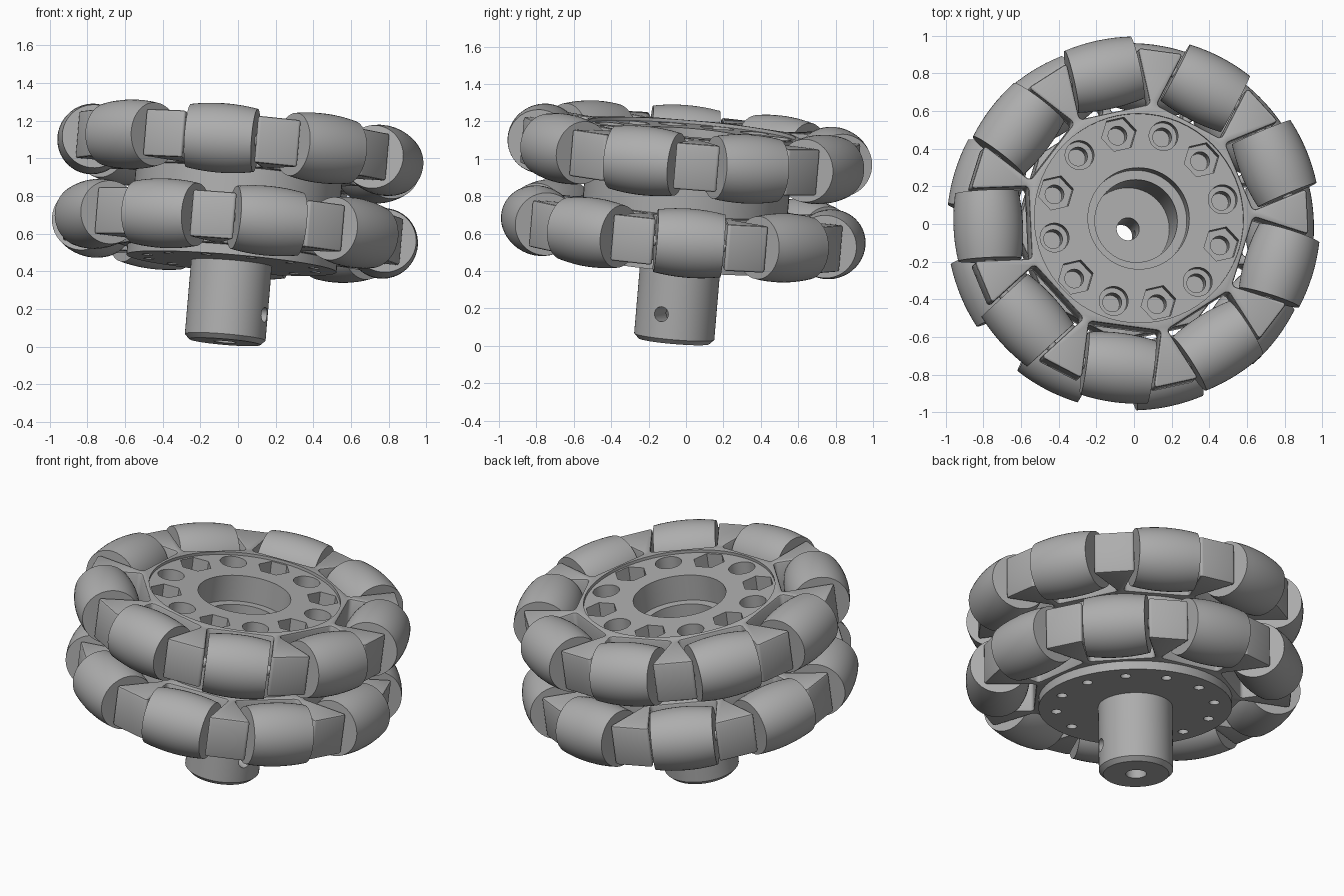
import bpy, bmesh, math
from mathutils import Matrix, Vector

cube = bpy.data.objects.get("Cube")
if cube:
    bpy.data.objects.remove(cube, do_unlink=True)

grey = bpy.data.materials.new("plain_grey")
grey.use_nodes = True
grey.diffuse_color = (0.42, 0.42, 0.42, 1)
grey.node_tree.nodes["Principled BSDF"].inputs["Base Color"].default_value = (0.42, 0.42, 0.42, 1)

# The whole wheel leans slightly; t is distance along its axle
TILT = Vector((0, 0, 1)).rotation_difference(Vector((0.085, 0.085, 1))).to_matrix().to_4x4()
FRAME = Matrix.Translation((-0.07, -0.065, 0.025)) @ TILT
COUNT = 9
STEP = math.tau / COUNT
PHASE = math.radians(22.5)
HALF = 0.125          # half thickness of a wheel body
LOWER, UPPER = 0.597, 1.015


def spin(angle):
    return Matrix.Rotation(angle, 4, 'Z')


def finish(name, bm, matrix=Matrix()):
    bmesh.ops.recalc_face_normals(bm, faces=bm.faces)
    mesh = bpy.data.meshes.new(name)
    bm.to_mesh(mesh)
    bm.free()
    mesh.transform(FRAME @ matrix)
    mesh.materials.append(grey)
    obj = bpy.data.objects.new(name, mesh)
    bpy.context.collection.objects.link(obj)
    return obj


def activate(obj):
    bpy.ops.object.select_all(action='DESELECT')
    obj.select_set(True)
    bpy.context.view_layer.objects.active = obj


def smooth(obj):
    activate(obj)
    bpy.ops.object.shade_smooth_by_angle(angle=math.radians(35))


def lathe(name, profile, matrix=Matrix(), steps=64):
    """Turn a closed (radius, height) profile round z."""
    bm = bmesh.new()
    rings = []
    for i in range(steps):
        a = math.tau * i / steps
        rings.append([bm.verts.new((r * math.cos(a), r * math.sin(a), z)) for r, z in profile])
    n = len(profile)
    for i in range(steps):
        p, q = rings[i], rings[(i + 1) % steps]
        for j in range(n):
            k = (j + 1) % n
            bm.faces.new((p[j], q[j], q[k], p[k]))
    return finish(name, bm, matrix)


def peg(bm, radius, low, high, matrix=Matrix(), sides=32):
    place = matrix @ Matrix.Translation((0, 0, (low + high) / 2))
    bmesh.ops.create_cone(bm, cap_ends=True, segments=sides, radius1=radius,
                          radius2=radius, depth=high - low, matrix=place)


def cut(obj, bm):
    """Subtract the pegs in bm, then discard them."""
    cutter = finish("cutter", bm)
    cutter.hide_render = True
    activate(obj)
    mod = obj.modifiers.new("cut", 'BOOLEAN')
    mod.operation = 'DIFFERENCE'
    mod.solver = 'EXACT'
    mod.object = cutter
    bpy.ops.object.modifier_apply(modifier=mod.name)
    bpy.data.objects.remove(cutter, do_unlink=True)


def bolt_places():
    for i in range(12):
        yield i, spin(math.radians(13 + 30 * i)) @ Matrix.Translation((0.46, 0, 0))


def wheel_body(name, t, phase):
    """Star-shaped body with a square slot for every roller."""
    bm = bmesh.new()
    slot, floor, tip = 0.193, 0.58, 0.887
    verts = []
    for k in range(COUNT):
        turn = spin(phase + k * STEP)
        for r, s in ((tip, -slot), (floor, -slot), (floor, slot), (tip, slot)):
            verts.append(bm.verts.new(turn @ Vector((r, s, -HALF))))
    face = bm.faces.new(verts)
    new = bmesh.ops.extrude_face_region(bm, geom=[face])["geom"]
    bmesh.ops.translate(bm, vec=(0, 0, 2 * HALF), verts=[v for v in new if isinstance(v, bmesh.types.BMVert)])
    bmesh.ops.recalc_face_normals(bm, faces=bm.faces)
    upright = [e for e in bm.edges if abs(e.verts[0].co.z - e.verts[1].co.z) > HALF]
    bmesh.ops.bevel(bm, geom=upright, offset=0.022, segments=4, profile=0.5, affect='EDGES')
    obj = finish(name, bm, Matrix.Translation((0, 0, t)))
    activate(obj)
    mod = obj.modifiers.new("soft_edges", 'BEVEL')
    mod.width = 0.012
    mod.segments = 2
    mod.limit_method = 'ANGLE'
    mod.angle_limit = math.radians(50)
    bpy.ops.object.modifier_apply(modifier=mod.name)
    bm = bmesh.new()
    peg(bm, 0.22, t - 0.2, t + 0.2, sides=64)
    cut(obj, bm)
    return obj


def rollers(prefix, t, phase):
    """Barrel rollers whose bulge follows the rim of the wheel."""
    rim, centre, half = 0.978, 0.793, 0.18
    profile = [(0.03, -half)]
    for i in range(9):
        z = half * (i / 4 - 1)
        profile.append((math.sqrt(rim ** 2 - z ** 2) - centre, z))
    profile.append((0.03, half))
    for k in range(COUNT):
        place = (Matrix.Translation((0, 0, t)) @ spin(phase + k * STEP)
                 @ Matrix.Translation((centre, 0, 0)) @ Matrix.Rotation(math.pi / 2, 4, 'X'))
        smooth(lathe(f"{prefix}_roller_{k + 1}", profile, place, 48))
        bm = bmesh.new()
        peg(bm, 0.03, -0.21, 0.21, place, 16)
        smooth(finish(f"{prefix}_axle_{k + 1}", bm))


# Lower wheel
smooth(wheel_body("lower_wheel_body", LOWER, PHASE + STEP / 2))
rollers("lower", LOWER, PHASE + STEP / 2)

# Upper wheel: recessed top plate, stepped bore, alternating hex and round pockets
top = UPPER + HALF
body = wheel_body("upper_wheel_body", UPPER, PHASE)
bm = bmesh.new()
peg(bm, 0.557, top - 0.018, top + 0.1, sides=64)
cut(body, bm)
bm = bmesh.new()
peg(bm, 0.27, top - 0.18, top + 0.1, sides=64)
for i, place in bolt_places():
    if i % 2:
        peg(bm, 0.095, top - 0.11, top + 0.1, place, 6)
    else:
        peg(bm, 0.077, top - 0.11, top + 0.1, place)
cut(body, bm)
bm = bmesh.new()
for i, place in bolt_places():
    peg(bm, 0.05, UPPER - 0.2, UPPER + 0.08, place, 24)
cut(body, bm)
smooth(body)
rollers("upper", UPPER, PHASE)

# Spacer ring between the wheels
smooth(lathe("spacer", [(0.22, LOWER + HALF), (0.55, LOWER + HALF),
                        (0.55, UPPER - HALF), (0.22, UPPER - HALF)]))

# Flanged shaft with bolt holes and a set-screw hole
hub = lathe("flanged_shaft", [(0.06, 0), (0.19, 0), (0.215, 0.025), (0.215, 0.42), (0.56, 0.42),
                              (0.56, 0.472), (0.22, 0.472), (0.22, 0.45), (0.06, 0.45)])
bm = bmesh.new()
for i, place in bolt_places():
    peg(bm, 0.03, 0.3, 0.6, place, 20)
side = Matrix.Translation((0, 0, 0.155)) @ spin(math.radians(-22)) @ Matrix.Rotation(math.pi / 2, 4, 'Y')
peg(bm, 0.04, 0.03, 0.3, side, 24)
cut(hub, bm)
smooth(hub)
